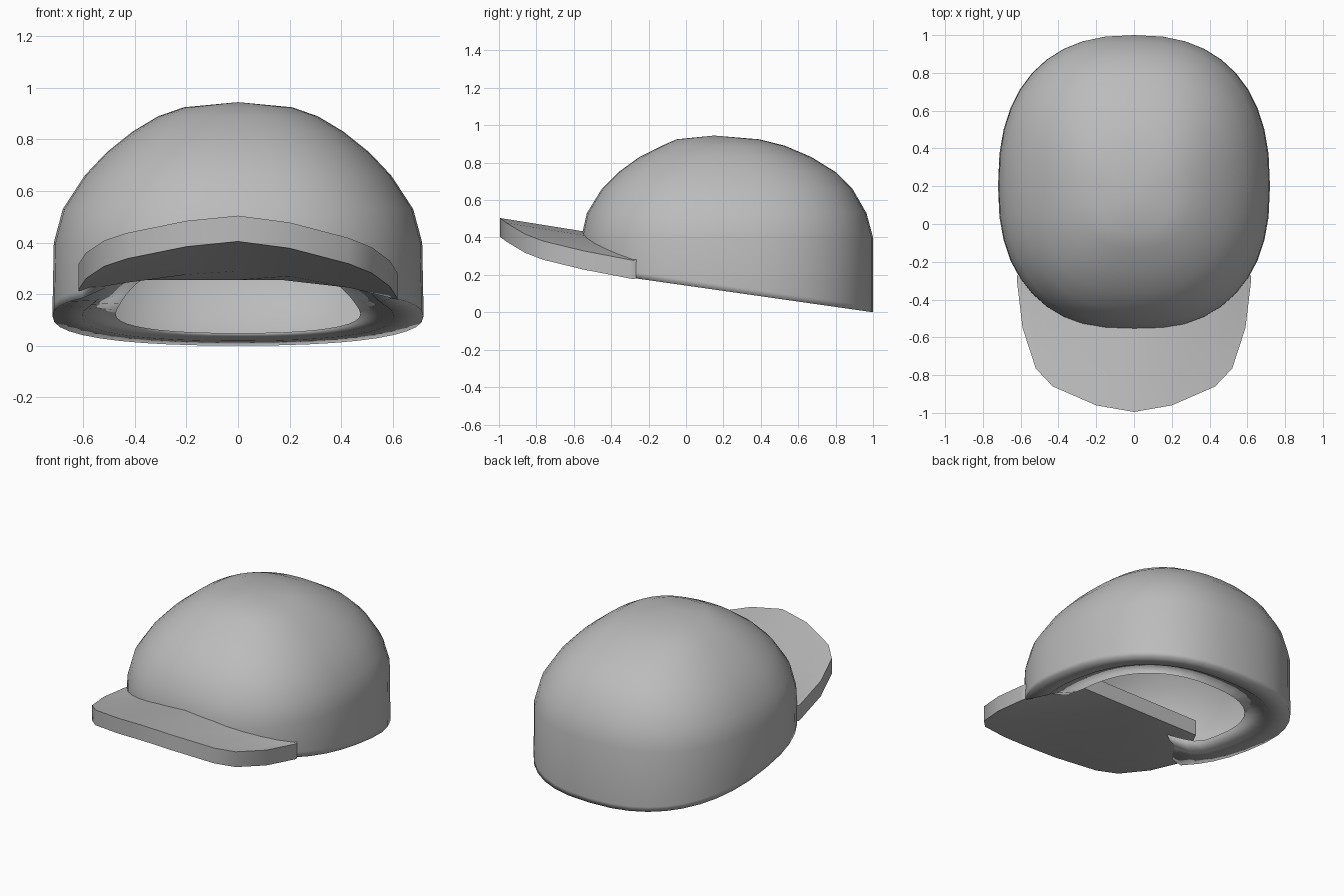
import bpy, bmesh, math

cube = bpy.data.objects.get("Cube")
if cube:
    bpy.data.objects.remove(cube)

# One plain grey for the whole cap
grey = bpy.data.materials.new("plain_grey")
grey.use_nodes = True
grey.diffuse_color = (0.5, 0.5, 0.5, 1)
grey.node_tree.nodes["Principled BSDF"].inputs["Base Color"].default_value = (0.5, 0.5, 0.5, 1)

SEGMENTS = 40
MID_Y = 0.2
BRIM_BACK = -0.28
BRIM_THICK = 0.1


def finish(name, bm, angle):
    bmesh.ops.recalc_face_normals(bm, faces=bm.faces)
    mesh = bpy.data.meshes.new(name)
    bm.to_mesh(mesh)
    bm.free()
    mesh.materials.append(grey)
    obj = bpy.data.objects.new(name, mesh)
    bpy.context.collection.objects.link(obj)
    bpy.ops.object.select_all(action="DESELECT")
    obj.select_set(True)
    bpy.context.view_layer.objects.active = obj
    bpy.ops.object.shade_smooth_by_angle(angle=math.radians(angle))


def brim_top(x, y):
    """Arched brim surface, rising toward the tip, a little higher on one side."""
    arch = 0.23 if x > 0 else 0.16
    return 0.505 - 0.16 * (y + 1) - arch * abs(x) ** 1.5


def rim_height(x, y, start, end):
    """Sloping lower edge, easing up into the brim between two depths."""
    plane = 0.143 * (1 - y)
    inside_brim = max(plane, brim_top(x, y) - BRIM_THICK / 2)
    ease = min(1, max(0, (start - y) / (start - end)))
    return plane + ease * (inside_brim - plane)


def outline(half_x, front, back):
    """Rounded-oval plan outline."""
    points = []
    for i in range(SEGMENTS):
        a = 2 * math.pi * i / SEGMENTS
        c, s = math.cos(a), math.sin(a)
        x = half_x * math.copysign(abs(c) ** (2 / 2.4), c)
        reach = back - MID_Y if s > 0 else MID_Y - front
        points.append((x, MID_Y + reach * math.copysign(abs(s) ** (2 / 2.4), s)))
    return points


# Crown: height, half width, front y, back y
levels = [
    (0.40, 0.715, -0.56, 1.0),
    (0.53, 0.68, -0.53, 0.965),
    (0.66, 0.595, -0.45, 0.89),
    (0.75, 0.51, -0.36, 0.80),
    (0.83, 0.41, -0.25, 0.67),
    (0.89, 0.31, -0.13, 0.53),
    (0.925, 0.21, -0.05, 0.39),
]
bm = bmesh.new()


def level_ring(level, scale, drop):
    z, half_x, front, back = level
    return [bm.verts.new((x * scale, MID_Y + (y - MID_Y) * scale, z - drop))
            for x, y in outline(half_x, front, back)]


def rim_ring(scale, lift, start, end):
    ring = []
    for x, y in outline(0.72, -0.56, 1.0):
        x, y = x * scale, MID_Y + (y - MID_Y) * scale
        z = rim_height(x, y, start, end) + lift
        ring.append(bm.verts.new((x, y, min(0.39, z))))
    return ring


# Rings run from the outer top, around the turned-in rim, to the inner top
rings = [level_ring(lv, 1, 0) for lv in reversed(levels)]
rings += [rim_ring(1, 0.03, -0.3, -0.38), rim_ring(1, 0, -0.3, -0.38),
          rim_ring(0.84, 0, -0.1, -0.3), rim_ring(0.82, 0.012, -0.1, -0.3),
          rim_ring(0.66, 0.01, 0.05, -0.25), rim_ring(0.95, 0.045, -0.1, -0.3)]
rings += [level_ring(lv, 0.97, 0.025) for lv in levels]
for r, q in zip(rings, rings[1:]):
    for i in range(SEGMENTS):
        j = (i + 1) % SEGMENTS
        bm.faces.new((r[i], r[j], q[j], q[i]))
for ring, z in ((rings[0], 0.945), (rings[-1], 0.92)):
    apex = bm.verts.new((0, 0.15, z))
    for i in range(SEGMENTS):
        bm.faces.new((ring[i], ring[(i + 1) % SEGMENTS], apex))
finish("crown", bm, 180)

# Brim: arched strips outside the crown, flattening to a straight edge inside it
half = [(0, -0.995), (0.2, -0.96), (0.43, -0.86), (0.52, -0.765), (0.59, -0.55), (0.62, -0.3)]
stations = [(-x, y) for x, y in reversed(half[1:])] + half
INNER_Y, INNER_TOP = -0.05, 0.355
bm = bmesh.new()
sections = []
for x, front in stations:
    top = [(x, front, brim_top(x, front)),
           (x, BRIM_BACK, brim_top(x, BRIM_BACK)),
           (x * 0.84, INNER_Y, INNER_TOP)]
    under = [(px, py, pz - BRIM_THICK) for px, py, pz in reversed(top)]
    sections.append([bm.verts.new(p) for p in top + under])
for a, b in zip(sections, sections[1:]):
    for k in range(6):
        m = (k + 1) % 6
        bm.faces.new((a[k], a[m], b[m], b[k]))
for s in (sections[0], sections[-1]):
    bm.faces.new((s[0], s[1], s[4], s[5]))
    bm.faces.new((s[1], s[2], s[3], s[4]))
finish("brim", bm, 30)
